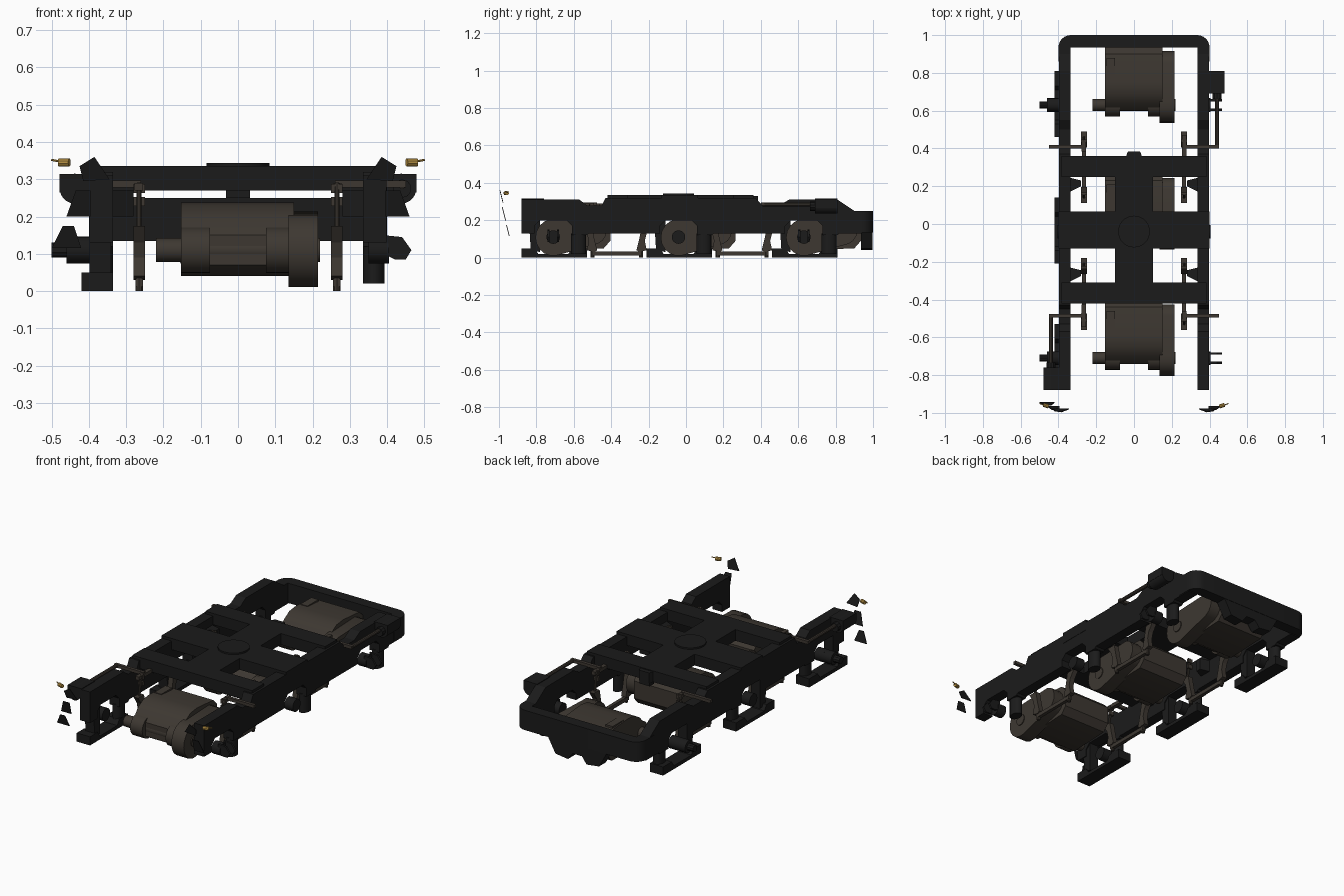
import bpy, bmesh, math
from mathutils import Vector

cube = bpy.data.objects.get("Cube")
if cube:
    bpy.data.objects.remove(cube)


def material(name, rgb):
    m = bpy.data.materials.new(name)
    m.use_nodes = True
    m.diffuse_color = (*rgb, 1)
    bsdf = m.node_tree.nodes["Principled BSDF"]
    bsdf.inputs["Base Color"].default_value = (*rgb, 1)
    bsdf.inputs["Roughness"].default_value = 0.8
    return m


BLACK = material("frame black", (0.011, 0.011, 0.011))
BROWN = material("grimy brown", (0.047, 0.039, 0.031))
GOLD = material("brass", (0.5, 0.3, 0.06))


def finish(name, bm, mat, smooth=False):
    bmesh.ops.recalc_face_normals(bm, faces=bm.faces)
    me = bpy.data.meshes.new(name)
    bm.to_mesh(me)
    bm.free()
    me.materials.append(mat)
    ob = bpy.data.objects.new(name, me)
    bpy.context.collection.objects.link(ob)
    if smooth:
        bpy.ops.object.select_all(action="DESELECT")
        ob.select_set(True)
        bpy.context.view_layer.objects.active = ob
        bpy.ops.object.shade_smooth_by_angle(angle=math.radians(35))
    return ob


def prism(name, pts, lo, hi, axis, mat, smooth=False):
    """Extrude a 2D outline along an axis; pts are the other two axes in order."""
    bm = bmesh.new()

    def place(p, t):
        c = list(p)
        c.insert("xyz".index(axis), t)
        return c

    a = [bm.verts.new(place(p, lo)) for p in pts]
    b = [bm.verts.new(place(p, hi)) for p in pts]
    bm.faces.new(a)
    bm.faces.new(b[::-1])
    for i in range(len(pts)):
        j = (i + 1) % len(pts)
        bm.faces.new((a[i], a[j], b[j], b[i]))
    return finish(name, bm, mat, smooth)


def box(name, x, y, z, mat):
    pts = [(x[0], y[0]), (x[1], y[0]), (x[1], y[1]), (x[0], y[1])]
    return prism(name, pts, z[0], z[1], "z", mat)


def disc(cu, cv, r, n=24):
    return [(cu + r * math.cos(2 * math.pi * i / n), cv + r * math.sin(2 * math.pi * i / n)) for i in range(n)]


def rod(name, p, q, r, mat, n=10):
    p, q = Vector(p), Vector(q)
    bm = bmesh.new()
    d = q - p
    mtx = d.to_track_quat("Z", "Y").to_matrix().to_4x4()
    mtx.translation = (p + q) / 2
    bmesh.ops.create_cone(bm, cap_ends=True, segments=n, radius1=r, radius2=r, depth=d.length, matrix=mtx)
    return finish(name, bm, mat, True)


def span(s, a, b):
    return tuple(sorted((s * a, s * b)))


AXLES = (-0.71, -0.04, 0.63)
SIDES = ((1, "left"), (-1, "right"))

# Side sills: stepped top edge, underside arched over each axle
top = [(0.94, 0.25), (0.9, 0.25), (0.81, 0.31), (0.55, 0.31), (0.5, 0.28), (0.41, 0.28), (0.37, 0.32),
       (-0.43, 0.32), (-0.45, 0.28), (-0.53, 0.28), (-0.57, 0.31), (-0.88, 0.31)]
under = []
for c in AXLES:
    under += [(c - 0.17, 0.13), (c - 0.1, 0.13), (c - 0.1, 0.17), (c - 0.07, 0.2),
              (c + 0.07, 0.2), (c + 0.1, 0.17), (c + 0.1, 0.12), (c + 0.18, 0.12), (c + 0.19, 0.13)]
for s, side in SIDES:
    prism(side + "_sill", top + under + [(0.94, 0.13)], *span(s, 0.335, 0.398), "x", BLACK)
    for i, c in enumerate(AXLES, 1):
        tag = f"{side}_{i}"
        prism("bearing_cap_" + tag, disc(c, 0.11, 0.036), *span(s, 0.35, 0.405), "x", BLACK, True)
        # Upright damper can below the sill
        can = [(s * 0.364 + 0.029 * u, c + 0.135 + 0.04 * v) for u, v in disc(0, 0, 1, 20)]
        prism("damper_can_" + tag, can, 0.02, 0.13, "z", BLACK, True)
        if s < 0:
            # Foot bar with toes, hung from a slanted leg
            prism("pedestal_foot_" + tag,
                  [(c - 0.17, 0.0), (c + 0.18, 0.0), (c + 0.18, 0.05), (c + 0.1, 0.05), (c + 0.08, 0.02),
                   (c - 0.08, 0.02), (c - 0.1, 0.05), (c - 0.17, 0.05)], -0.42, -0.335, "x", BLACK)
            prism("pedestal_leg_" + tag, [(c - 0.12, 0.04), (c - 0.07, 0.03), (c - 0.07, 0.2), (c - 0.13, 0.2)],
                  -0.398, -0.34, "x", BLACK)
        if i != 2:
            if s < 0:
                prism("damper_lug_" + tag, disc(c, 0.11, 0.036, 16), -0.46, -0.4, "x", BLACK, True)
                rod("damper_pin_" + tag, (-0.46, c, 0.11), (-0.5, c, 0.11), 0.02, BLACK)
            else:
                for d in (-0.025, 0.025):
                    y = c + d
                    prism(f"damper_lug_{tag}_{d > 0}", [(0.39, 0.15), (0.44, 0.145), (0.465, 0.11), (0.45, 0.085),
                                                        (0.42, 0.085), (0.39, 0.1)], y - 0.006, y + 0.006, "y", BLACK)

# Rear end frame: rounded outside corners, square inside
outer = []
for cx, start in ((0.335, 0), (-0.335, 90)):
    for k in range(7):
        a = math.radians(start + 15 * k)
        outer.append((cx + 0.065 * math.cos(a), 0.935 + 0.065 * math.sin(a)))
prism("rear_end_frame", [(0.4, 0.86)] + outer + [(-0.4, 0.86), (-0.335, 0.86), (-0.335, 0.935),
                                                 (0.335, 0.935), (0.335, 0.86)],
      0.135, 0.25, "z", BLACK, True)
prism("rear_nose_drop", [(-0.19, 0.14), (-0.14, 0.05), (-0.06, 0.04), (-0.03, 0.08), (0.03, 0.08),
                         (0.06, 0.04), (0.14, 0.05), (0.19, 0.14)], 0.935, 0.998, "y", BLACK)

# Cross beams, spine and centre bearing
box("front_cross_beam", (-0.385, 0.385), (-0.42, -0.31), (0.27, 0.335), BLACK)
box("middle_cross_beam", (-0.4, 0.4), (-0.13, 0.065), (0.27, 0.335), BLACK)
box("rear_cross_beam", (-0.385, 0.385), (0.25, 0.36), (0.27, 0.335), BLACK)
box("spine_beam", (-0.1, 0.1), (-0.35, 0.3), (0.27, 0.335), BLACK)
prism("rear_bracket", [(-0.045, 0.35), (0.045, 0.35), (0.032, 0.385), (-0.032, 0.385)], 0.27, 0.33, "z", BLACK)
box("rear_bracket_tongue", (-0.032, 0.032), (0.34, 0.38), (0.25, 0.28), BLACK)
prism("centre_bearing", disc(0, -0.04, 0.084, 32), 0.33, 0.344, "z", BLACK, True)

# Traction motors, each hung on its axle
for i, c in enumerate(AXLES, 1):
    prism(f"motor_body_{i}",
          [(c + u, z) for u, z in ((-0.03, 0.07), (-0.03, 0.15), (0.01, 0.2), (0.06, 0.23), (0.12, 0.237), (0.27, 0.225),
                                   (0.305, 0.19), (0.305, 0.09), (0.27, 0.05), (0.02, 0.04))],
          -0.153, 0.15, "x", BROWN, True)
    for x in (-0.153, 0.075):
        prism(f"motor_bearing_{i}_{x > 0}", disc(c, 0.11, 0.062), x, x + 0.078, "x", BROWN, True)
    rod(f"axle_{i}", (-0.22, c, 0.11), (0.22, c, 0.11), 0.032, BROWN, 20)
    case = [(c + 0.095 * math.cos(math.radians(a)), 0.108 + 0.098 * math.sin(math.radians(a)))
            for a in range(80, 281, 20)]
    case += [(c + 0.215 + 0.07 * math.cos(math.radians(a)), 0.142 + 0.072 * math.sin(math.radians(a)))
             for a in range(-70, 81, 25)]
    prism(f"gear_case_{i}", case, 0.135, 0.215, "x", BROWN, True)
    box(f"motor_hatch_{i}", (-0.145, -0.1), (c + 0.15, c + 0.25), (0.22, 0.238), BROWN)

# Brake rigging: shoes and hangers either side of each gap between axles
for s, side in SIDES:
    for g, mid in (("front", -0.37), ("rear", 0.3)):
        tag = f"{side}_{g}"
        for d in (-1, 1):
            y = mid + 0.16 * d
            prism(f"brake_shoe_{tag}_{d > 0}",
                  [(y + d * u, z) for u, z in ((0.03, 0.175), (0.0, 0.13), (-0.01, 0.09), (0.0, 0.04),
                                               (-0.04, 0.03), (-0.055, 0.04), (-0.04, 0.1), (-0.025, 0.175))],
                  *span(s, 0.25, 0.28), "x", BROWN)
            yh = y - 0.02 * d
            rod(f"brake_hanger_{tag}_{d > 0}", (s * 0.265, y, 0.16), (s * 0.265, yh, 0.29), 0.007, BROWN)
            for z in (0.24, 0.275):
                box(f"hanger_clevis_{tag}_{d > 0}_{z}", span(s, 0.25, 0.28), (yh - 0.007, yh + 0.007),
                    (z - 0.012, z + 0.012), BROWN)
            rod(f"shoe_pin_{tag}_{d > 0}", (s * 0.265, y - 0.03 * d, 0.0), (s * 0.265, y - 0.03 * d, 0.05), 0.011, BROWN)
        box("brake_pull_bar_" + tag, span(s, 0.255, 0.275), (mid - 0.14, mid + 0.14), (0.012, 0.034), BROWN)
        # Lever and cross shaft through the sill, the lever longer beside a cylinder
        y = mid + (-0.115 if g == "front" else 0.11)
        driven = (s > 0) == (g == "rear")
        reach = 0.06 if driven else 0.025
        box("brake_shaft_" + tag, span(s, 0.26, 0.45), (y - 0.009, y + 0.009), (0.278, 0.296), BROWN)
        box("brake_lever_" + tag, span(s, 0.255, 0.278), (y - reach, y + reach), (0.27, 0.29), BROWN)
        # Gusset under the beams
        gy = -0.265 if g == "front" else 0.21
        prism("gusset_" + tag, [(s * 0.34, gy - 0.04), (s * 0.34, gy + 0.035), (s * 0.28, gy + 0.02),
                                (s * 0.28, gy - 0.01)], 0.2, 0.27, "z", BLACK)

# Brake cylinders on opposite corners, with push rods
for s, side, y0, y1, ye in ((1, "left", 0.69, 0.81, 0.41), (-1, "right", -0.76, -0.88, -0.485)):
    prism(side + "_brake_cylinder", disc(s * 0.438, 0.275, 0.04), *sorted((y0, y1)), "y", BLACK, True)
    box(side + "_cylinder_mount", span(s, 0.39, 0.478), sorted((y0, y1)), (0.265, 0.314), BLACK)
    rod(side + "_cylinder_neck", (s * 0.44, y0, 0.275), (s * 0.44, y0 + (ye - y0) * 0.1, 0.275), 0.025, BLACK)
    rod(side + "_push_rod", (s * 0.44, y0, 0.285), (s * 0.44, ye, 0.285), 0.011, BROWN)

# Detached front step plates, leaning forward, and brass fittings
for s, side in SIDES:
    plates = [(-0.99, ((0.345, 0.3), (0.385, 0.36), (0.425, 0.335), (0.415, 0.295))),
              (-0.975, ((0.395, 0.2), (0.46, 0.2), (0.435, 0.27), (0.395, 0.27))),
              (-0.955, ((0.42, 0.115), (0.5, 0.115), (0.47, 0.175), (0.44, 0.175)))]
    for n, (y, shape) in enumerate(plates if s < 0 else plates[:2], 1):
        plate = prism(f"{side}_step_plate_{n}", [(s * x, z) for x, z in shape], y - 0.002, y + 0.002, "y", BLACK)
        base = shape[0][1]
        for v in plate.data.vertices:
            v.co.y += 0.01 - 0.25 * (v.co.z - base)
    rod(side + "_brass_fitting", (s * 0.452, -0.966, 0.345), (s * 0.48, -0.957, 0.345), 0.011, GOLD)
    rod(side + "_brass_wire", (s * 0.475, -0.96, 0.347), (s * 0.5, -0.95, 0.352), 0.003, GOLD, 6)
